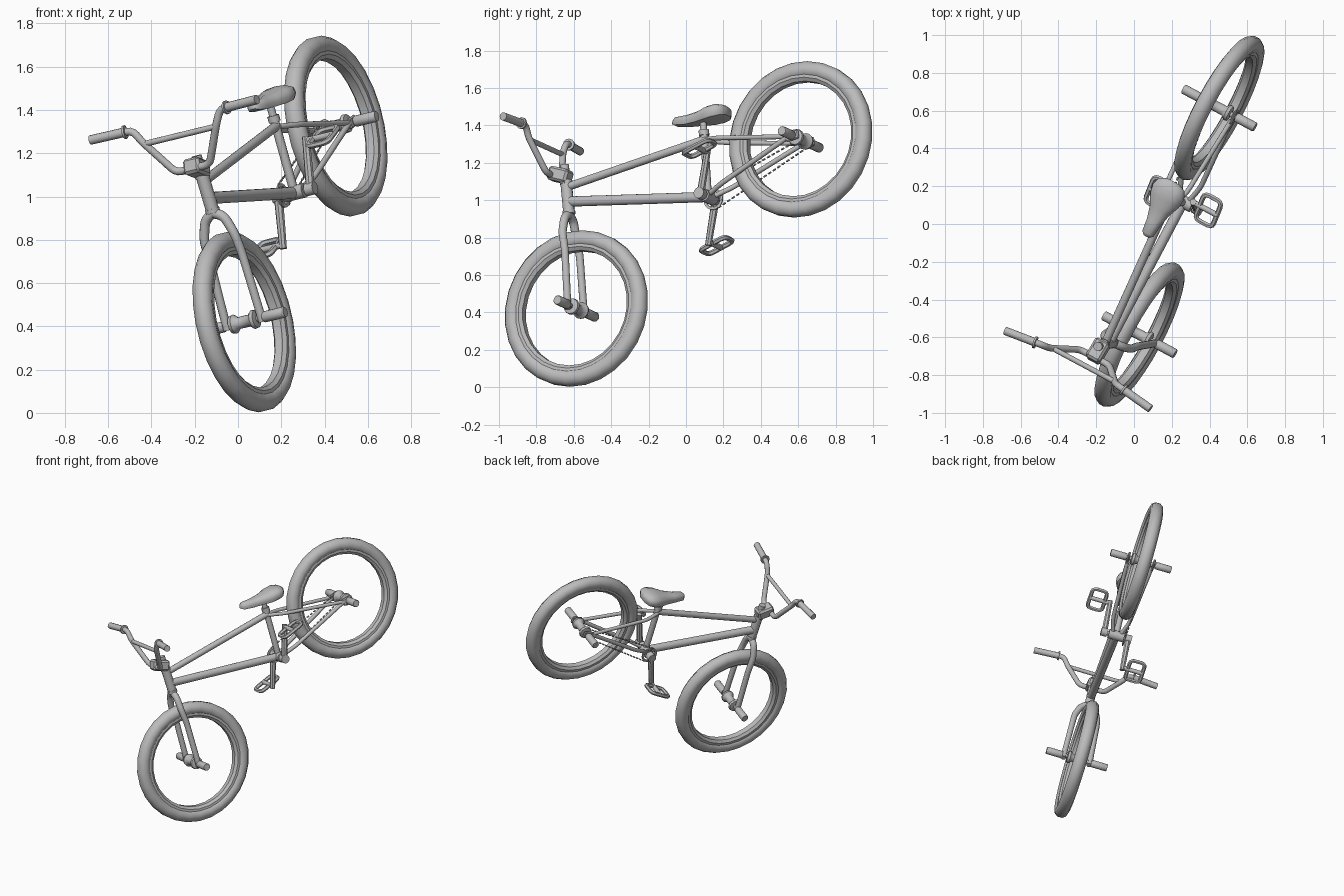
import bpy, bmesh, math
from mathutils import Matrix, Vector

if "Cube" in bpy.data.objects:
    bpy.data.objects.remove(bpy.data.objects["Cube"])

# Local bike axes: x = lateral, y = toward the rear, z = up; origin at the front hub
A = Vector((0.862, -0.462, 0.21)).normalized()
H = Vector((0.472, 0.881, 0)).normalized()
U = A.cross(H).normalized()
H = U.cross(A)
M = Matrix((A, H, U)).transposed().to_4x4()
M.translation = (0.029, -0.586, 0.421)

grey = bpy.data.materials.new("grey")
grey.diffuse_color = (0.5, 0.5, 0.5, 1)
grey.use_nodes = True
grey.node_tree.nodes["Principled BSDF"].inputs["Base Color"].default_value = grey.diffuse_color

BB = Vector((0, 0.73, 0.61))       # bottom bracket
REAR = Vector((0, 1.257, 0.925))   # rear hub


def finish(ob, angle=40):
    ob.data.transform(M)
    ob.data.materials.clear()
    ob.data.materials.append(grey)
    bpy.ops.object.select_all(action='DESELECT')
    ob.select_set(True)
    bpy.context.view_layer.objects.active = ob
    bpy.ops.object.shade_smooth_by_angle(angle=math.radians(angle))
    return ob


def from_bmesh(name, bm, angle=40):
    bmesh.ops.recalc_face_normals(bm, faces=bm.faces)
    me = bpy.data.meshes.new(name)
    bm.to_mesh(me)
    bm.free()
    ob = bpy.data.objects.new(name, me)
    bpy.context.collection.objects.link(ob)
    return finish(ob, angle)


def rounded(pts, d, closed):
    """Replace corners with short arcs of reach d."""
    pts = [Vector(p) for p in pts]
    n, out = len(pts), []
    for i, p in enumerate(pts):
        if not closed and i in (0, n - 1):
            out.append(p)
            continue
        q, r = pts[i - 1], pts[(i + 1) % n]
        a = p + (q - p).normalized() * min(d, (q - p).length * 0.45)
        b = p + (r - p).normalized() * min(d, (r - p).length * 0.45)
        for t in (0, 0.33, 0.67, 1):
            out.append(a * (1 - t) ** 2 + p * 2 * t * (1 - t) + b * t * t)
    return out


def tube(name, pts, r, r2=None, bend=0.03, closed=False, res=4):
    pts = rounded(pts, bend, closed)
    cu = bpy.data.curves.new(name, 'CURVE')
    cu.dimensions, cu.bevel_depth, cu.bevel_resolution, cu.use_fill_caps = '3D', r, res, True
    sp = cu.splines.new('POLY')
    sp.points.add(len(pts) - 1)
    sp.use_cyclic_u = closed
    for i, p in enumerate(pts):
        sp.points[i].co = (*p, 1)
        if r2:
            sp.points[i].radius = 1 + (r2 / r - 1) * i / (len(pts) - 1)
    ob = bpy.data.objects.new(name, cu)
    bpy.context.collection.objects.link(ob)
    bpy.ops.object.select_all(action='DESELECT')
    ob.select_set(True)
    bpy.context.view_layer.objects.active = ob
    bpy.ops.object.convert(target='MESH')
    return finish(bpy.context.object)


def lathe(name, prof, centre, n=16, closed=False, angle=40):
    """Spin (offset, radius) points around the lateral axis."""
    bm = bmesh.new()
    rings = [[bm.verts.new(Vector((x, r * math.cos(k * math.tau / n), r * math.sin(k * math.tau / n)))
                           + Vector(centre)) for k in range(n)] for x, r in prof]
    m = len(rings)
    for i in range(m if closed else m - 1):
        p, q = rings[i], rings[(i + 1) % m]
        for k in range(n):
            bm.faces.new((p[k], p[(k + 1) % n], q[(k + 1) % n], q[k]))
    if not closed:
        bm.faces.new(rings[0])
        bm.faces.new(rings[-1])
    return from_bmesh(name, bm, angle)


def box(name, centre, size, tilt=0, bevel=0.008):
    bm = bmesh.new()
    bmesh.ops.create_cube(bm, size=1)
    bmesh.ops.scale(bm, vec=size, verts=bm.verts)
    bmesh.ops.bevel(bm, geom=bm.edges[:], offset=bevel, segments=1, affect='EDGES')
    bmesh.ops.transform(bm, matrix=Matrix.Translation(centre) @ Matrix.Rotation(tilt, 4, 'X'), verts=bm.verts)
    return from_bmesh(name, bm, 30)


# Wheels: tyre, rim, hub and axle pegs
for end, c in (("front", Vector((0, 0, 0))), ("rear", REAR)):
    tyre = [(0.047 * math.cos(t), 0.38 + 0.047 * math.sin(t)) for t in (k * math.tau / 10 for k in range(10))]
    lathe(end + "_tyre", tyre, c, 28, True, 50)
    rim = [(-0.034, 0.35), (-0.034, 0.333), (-0.02, 0.315), (0.02, 0.315), (0.034, 0.333), (0.034, 0.35)]
    lathe(end + "_rim", rim, c, 28, True, 30)
    hub = [(-0.07, 0.02), (-0.066, 0.042), (-0.05, 0.045), (-0.03, 0.028),
           (0.03, 0.028), (0.05, 0.045), (0.066, 0.042), (0.07, 0.02)]
    lathe(end + "_hub", hub, c)
    tube(end + "_axle", [c - Vector((0.12, 0, 0)), c + Vector((0.12, 0, 0))], 0.015)
    for s in (1, -1):
        lathe(end + "_peg", [(s * 0.105, 0.024), (s * 0.11, 0.026), (s * 0.215, 0.026), (s * 0.22, 0.023)], c)

# Frame
tube("head_tube", [(0, -0.105, 0.53), (0, -0.14, 0.69)], 0.031)
tube("headset_lower", [(0, -0.102, 0.515), (0, -0.106, 0.535)], 0.034)
tube("headset_upper", [(0, -0.138, 0.68), (0, -0.142, 0.7)], 0.034)
tube("top_tube", [(0, -0.13, 0.665), (0, 0.675, 0.925)], 0.022)
tube("down_tube", [(0, -0.11, 0.585), BB], 0.028)
tube("seat_tube", [BB, (0, 0.665, 0.965)], 0.021)
tube("seat_clamp", [(0, 0.669, 0.945), (0, 0.663, 0.975)], 0.028)
tube("seat_post", [(0, 0.667, 0.95), (0, 0.652, 1.035)], 0.018)
lathe("bottom_bracket", [(-0.055, 0.034), (0.055, 0.034)], BB)
for s in (1, -1):
    drop = REAR + Vector((s * 0.088, -0.03, -0.004))
    tube("seat_stay", [(s * 0.015, 0.675, 0.92), (s * 0.06, 0.78, 0.92), drop], 0.013)
    tube("chain_stay", [(s * 0.025, 0.74, 0.615), (s * 0.06, 0.84, 0.675), drop], 0.014)
    box("dropout", REAR + Vector((s * 0.092, -0.005, 0)), (0.016, 0.08, 0.05), 0.3, 0.006)

# Fork
for s in (1, -1):
    tube("fork_leg", [(0, -0.103, 0.515), (s * 0.05, -0.1, 0.49), (s * 0.082, -0.088, 0.4),
                      (s * 0.086, -0.06, 0.31), (s * 0.095, 0, -0.02)], 0.024, 0.02)

# Stem and handlebar
box("stem", (0, -0.18, 0.728), (0.085, 0.12, 0.075), -0.2, 0.012)
tube("stem_cap", [(0, -0.145, 0.7), (0, -0.16, 0.785)], 0.024)
half = [(0.09, -0.218, 0.725), (0.2, -0.287, 0.895), (0.235, -0.292, 0.955), (0.445, -0.318, 0.955)]
tube("handlebar", [(-x, y, z) for x, y, z in reversed(half)] + half, 0.018)
tube("crossbar", [(-0.192, -0.281, 0.882), (0.192, -0.281, 0.882)], 0.014)
for s in (1, -1):
    tube("grip", [(s * 0.275, -0.297, 0.955), (s * 0.447, -0.318, 0.955)], 0.022)
    tube("grip_flange", [(s * 0.268, -0.296, 0.955), (s * 0.278, -0.2975, 0.955)], 0.032)

# Saddle: cross-sections as (position, half width, bottom, top)
stations = [(0.475, 0.015, 1.005, 1.03), (0.492, 0.034, 0.998, 1.045), (0.56, 0.042, 1.0, 1.056),
            (0.63, 0.06, 1.01, 1.075), (0.69, 0.088, 1.02, 1.1), (0.74, 0.096, 1.033, 1.113),
            (0.78, 0.08, 1.045, 1.11), (0.8, 0.04, 1.055, 1.098)]
shape = [(-0.85, 0), (-1, 0.35), (-0.9, 0.75), (-0.5, 0.95), (0, 1), (0.5, 0.95), (0.9, 0.75), (1, 0.35), (0.85, 0)]
bm = bmesh.new()
rings = [[bm.verts.new((x * w, y, b + t * (z - b))) for x, t in shape] for y, w, b, z in stations]
for p, q in zip(rings, rings[1:]):
    for k in range(len(shape)):
        j = (k + 1) % len(shape)
        bm.faces.new((p[k], p[j], q[j], q[k]))
bm.faces.new(rings[0])
bm.faces.new(rings[-1])
from_bmesh("seat", bm, 50)

# Cranks and pedals
tube("crank_axle", [BB - Vector((0.1, 0, 0)), BB + Vector((0.1, 0, 0))], 0.016)
for s in (1, -1):
    arm = Vector((0, 0.022, 0.225)) * s
    root, tip = BB + Vector((s * 0.085, 0, 0)), BB + arm + Vector((s * 0.1, 0, 0))
    tube("crank_arm", [root - arm * 0.08, tip + arm * 0.08], 0.022, 0.018, res=2)
    lathe("crank_boss", [(s * 0.065, 0.03), (s * 0.11, 0.03)], BB)
    mid = BB + arm + Vector((s * 0.19, 0, 0))
    along = Vector((0, math.cos(0.48), math.sin(0.48)))
    side = Vector((1, 0, 0))
    tube("pedal_frame", [mid + side * x * 0.053 + along * y * 0.08
                         for x, y in ((-1, -1), (1, -1), (1, 1), (-1, 1))], 0.014, closed=True, res=1)
    tube("pedal_spindle", [tip, mid + side * s * 0.055], 0.015)

# Drivetrain: sprocket ring, spokes, rear cog and chain links
SIDE = Vector((-0.062, 0, 0))
ring = [(-0.004, 0.057), (0.004, 0.057), (0.004, 0.043), (-0.004, 0.043)]
lathe("sprocket", ring, BB + SIDE, 24, True)
for k in range(4):
    d = Vector((0, math.cos(k * math.pi / 2), math.sin(k * math.pi / 2)))
    tube("sprocket_spoke", [BB + SIDE + d * 0.02, BB + SIDE + d * 0.05], 0.005, res=1)
lathe("rear_cog", [(-0.004, 0.03), (0.004, 0.03)], REAR + SIDE, 16)
run = (REAR - BB).normalized()
up = Vector((0, -run.z, run.y))
for s in (1, -1):
    start, stop = BB + SIDE + up * s * 0.057, REAR + SIDE + up * s * 0.032
    step = (stop - start) / 20
    for k in range(20):
        p = start + step * (k + 0.5)
        box("chain_link", p, (0.01, step.length * 0.62, 0.007), math.atan2(step.z, step.y), 0.001)
